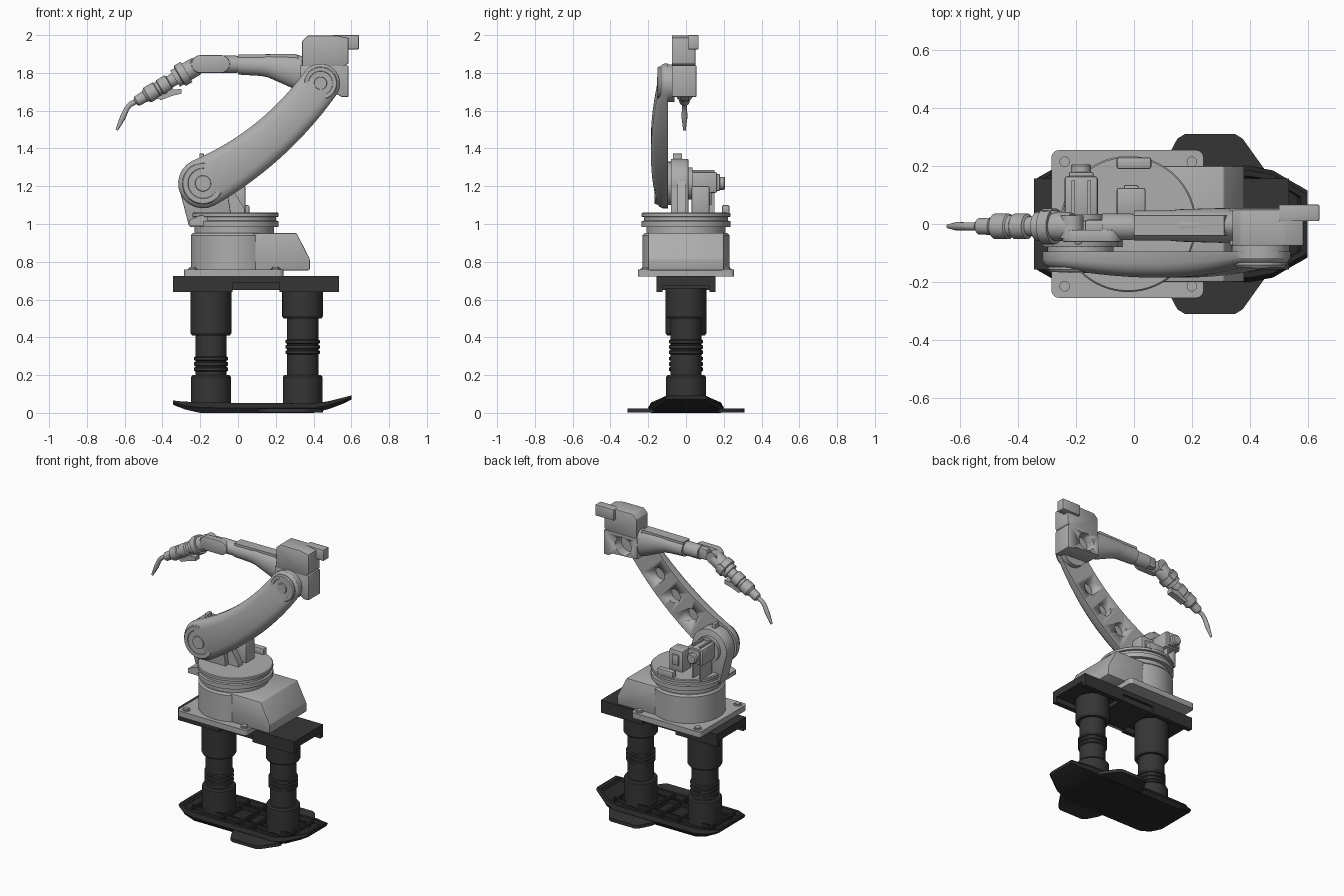
import bpy, bmesh, math
from mathutils import Vector

if "Cube" in bpy.data.objects:
    bpy.data.objects.remove(bpy.data.objects["Cube"])


def material(name, v):
    m = bpy.data.materials.new(name)
    m.diffuse_color = (v, v, v, 1)
    m.use_nodes = True
    m.node_tree.nodes["Principled BSDF"].inputs["Base Color"].default_value = m.diffuse_color
    return m


GREY = material("light_grey", 0.42)
DARK = material("charcoal", 0.036)
BLACK = material("near_black", 0.022)
Y = (0, 1, 0)


def finish(name, bm, mat):
    """Turn a bmesh into an object, smooth with sharp edges kept."""
    bmesh.ops.recalc_face_normals(bm, faces=bm.faces)
    for f in bm.faces:
        f.smooth = True
    for e in bm.edges:
        e.smooth = len(e.link_faces) == 2 and e.calc_face_angle(0) < math.radians(32)
    me = bpy.data.meshes.new(name)
    bm.to_mesh(me)
    bm.free()
    me.materials.append(mat)
    ob = bpy.data.objects.new(name, me)
    bpy.context.collection.objects.link(ob)
    return ob


def prism(name, pts, a, b, mat=GREY, axis="y", bevel=0):
    """Extrude an outline: (x, z) along y, or (x, y) along z."""
    bm = bmesh.new()
    place = (lambda p, h: (p[0], h, p[1])) if axis == "y" else (lambda p, h: (p[0], p[1], h))
    f = bm.faces.new([bm.verts.new(place(p, a)) for p in pts])
    ext = bmesh.ops.extrude_face_region(bm, geom=[f])["geom"]
    move = Vector(place((0, 0), b - a))
    bmesh.ops.translate(bm, verts=[v for v in ext if isinstance(v, bmesh.types.BMVert)], vec=move)
    if bevel:
        bmesh.ops.bevel(bm, geom=bm.edges[:], offset=bevel, segments=2, affect="EDGES", profile=0.5)
    return finish(name, bm, mat)


def box(name, x0, x1, y0, y1, z0, z1, mat=GREY, bevel=0):
    return prism(name, [(x0, z0), (x1, z0), (x1, z1), (x0, z1)], y0, y1, mat, "y", bevel)


def loft(name, rings, mat=GREY, strip=False):
    """Skin closed rings; caps are ngons, or strips of quads across the ring."""
    bm = bmesh.new()
    vs = [[bm.verts.new(p) for p in r] for r in rings]
    n = len(vs[0])
    for a, b in zip(vs, vs[1:]):
        for i in range(n):
            bm.faces.new((a[i], a[(i + 1) % n], b[(i + 1) % n], b[i]))
    for r in (vs[0], vs[-1]):
        if strip:
            for i in range(n // 2 - 1):
                bm.faces.new((r[i], r[i + 1], r[n - 2 - i], r[n - 1 - i]))
        else:
            bm.faces.new(r)
    return finish(name, bm, mat)


def ring(c, d, r1, r2, n=32):
    d = Vector(d).normalized()
    u = Vector((1, 0, 0)) if abs(d.y) > 0.9 else Vector(Y)
    v = d.cross(u)
    return [Vector(c) + u * r1 * math.cos(k * math.tau / n) + v * r2 * math.sin(k * math.tau / n)
            for k in range(n)]


def lathe(name, prof, origin=(0, 0, 0), axis=(0, 0, 1), mat=GREY, n=40):
    """Turned solid from (radius, distance along axis) pairs."""
    d = Vector(axis).normalized()
    return loft(name, [ring(Vector(origin) + d * h, d, r, r, n) for r, h in prof], mat)


def cut(target, cutter):
    cutter.hide_render = True
    cutter.hide_viewport = True
    m = target.modifiers.new("cut", "BOOLEAN")
    m.operation, m.object = "DIFFERENCE", cutter


def arc(cx, cz, r, a0, a1, n=20):
    return [(cx + r * math.cos(math.radians(a0 + (a1 - a0) * i / n)),
             cz + r * math.sin(math.radians(a0 + (a1 - a0) * i / n))) for i in range(n + 1)]


# Sled foot: tray with upturned ends (x, half width, bottom, top, recess)
rings = []
for x, w, zb, zt, dp in [(-.345, .15, .045, .065, 0), (-.325, .165, .035, .064, 0), (-.315, .17, .032, .062, .015),
                         (-.28, .19, .018, .06, .025), (-.2, .2, 0, .055, .03), (.4, .2, 0, .05, .03),
                         (.48, .185, .02, .062, .025), (.565, .135, .052, .083, .015),
                         (.575, .13, .058, .086, 0), (.6, .115, .07, .093, 0)]:
    s, rim = w - .015, w - .035
    rings.append([(x, a, z) for a, z in [(-s, zb), (-w, (zb + zt) / 2), (-s, zt), (-rim, zt), (-rim + .005, zt - dp),
                                         (rim - .005, zt - dp), (rim, zt), (s, zt), (w, (zb + zt) / 2), (s, zb)]])
loft("sled_foot", rings, BLACK)
for i, x in enumerate([-.26, -.03, .1, .2, .46]):
    box(f"sled_cross_rib_{i}", x - .007, x + .007, -.16, .16, .02, .052, BLACK)
for s in (-1, 1):
    box("sled_long_rib", -.28, .48, s * .09 - .006, s * .09 + .006, .02, .053, BLACK)
    prism("foot_wing", [(.1, s * .17), (.11, s * .22), (.15, s * .295), (.175, s * .31), (.35, s * .31),
                        (.375, s * .295), (.45, s * .19), (.45, s * .17)], .002, .024, DARK, "z")

# Pedestal columns with collars and banded sleeves
for name, x, low, band, top in [("left_column", -.143, .2, .22, .41), ("right_column", .342, .2, .31, .5)]:
    prof = [(.105, .03), (.105, low - .01), (.098, low), (.083, low)]
    for k in range(3):
        z = band + k * .028
        prof += [(.083, z), (.091, z + .004), (.091, z + .018), (.083, z + .022)]
    prof += [(.083, top), (.1, top), (.108, top + .012), (.108, .66)]
    lathe(name, prof, (x, 0, 0), mat=DARK)

# Pedestal cross beam
box("beam_plate", -.345, .535, -.14, .14, .675, .725, DARK)
box("beam_recess_core", -.03, .22, -.14, .14, .65, .68, DARK)
for s in (-1, 1):
    y0, y1 = sorted((s * .125, s * .157))
    prism("beam_flange", [(-.345, .64), (-.03, .64), (-.03, .69), (.22, .69), (.22, .64), (.535, .64),
                          (.535, .725), (-.345, .725)], y0, y1, DARK)

# Robot base: bolt-down plate, drum and cable box
plate = []
for cx, cy, a in [(.215, .23, 0), (-.26, .23, 90), (-.26, -.23, 180), (.215, -.23, 270)]:
    plate += arc(cx, cy, .025, a, a + 90, 5)
prism("base_plate", plate, .722, .76, GREY, "z")
for x in (-.24, .2):
    for y in (-.215, .215):
        lathe("plate_bolt", [(.026, .755), (.026, .764), (.018, .764), (.018, .772)], (x, y, 0), n=20)
lathe("base_drum", [(.23, .755), (.23, .94), (.22, .952)], (-.02, 0, 0), n=64)
prism("cable_box", [(.0, .755), (.38, .755), (.38, .815), (.31, .952), (.0, .952)], -.2, .2, bevel=.006)

# Rotating turntable with a groove
lathe("turntable", [(.21, .94), (.21, .985), (.235, .985), (.235, 1.015), (.222, 1.018), (.222, 1.036),
                    (.235, 1.039), (.235, 1.055), (.23, 1.06)], (-.02, 0, 0), n=64)
prism("turntable_front_cover", [(-.26, .99), (-.03, .99), (-.03, 1.06), (-.2, 1.045), (-.26, 1.02)], -.17, -.07)
box("turntable_lug", -.06, .06, .19, .23, 1.05, 1.1, bevel=.008)

# Shoulder support
S, E = Vector((-.185, 0, 1.215)), Vector((.437, 0, 1.745))
prism("shoulder_support", [(-.26, .99), (-.03, 1.0)] + arc(S.x, S.z, .13, -12, 188), -.08, .012, bevel=.004)
prism("shoulder_gusset", [(-.12, 1.05), (.035, 1.05), (.035, 1.08), (-.07, 1.25)], -.045, .0)
box("shoulder_nub", -.205, -.18, -.07, -.02, 1.32, 1.373, bevel=.005)
lathe("shoulder_joint", [(.115, -.1), (.115, -.07)], S, Y)

# Shoulder motor and turntable motor
lathe("shoulder_motor_flange", [(.085, 0), (.085, .035)], S, Y)
box("shoulder_motor", -.24, -.125, .02, .165, 1.165, 1.275, bevel=.01)
box("motor_cap", -.225, -.14, .16, .18, 1.175, 1.265, bevel=.006)
lathe("motor_connector", [(.035, .17), (.035, .2), (.028, .207)], (-.183, 0, 1.215), Y, n=24)
for x in (-.21, -.155):
    box("motor_fin", x - .006, x + .006, .03, .15, 1.05, 1.285)
box("turntable_motor", -.06, .04, .03, .125, 1.05, 1.2, bevel=.008)
box("turntable_motor_head", -.035, .015, .05, .135, 1.1, 1.17, bevel=.005)

# Lower arm: bowed, rounded on the outer side
mid = (S + E) / 2 + Vector((.645, 0, -.76)) * .1
pairs = []


def arm_point(t):
    c = S * (1 - t) ** 2 + mid * 2 * t * (1 - t) + E * t * t
    d = ((mid - S) * (1 - t) + (E - mid) * t).normalized()
    return c, d, .132 - .05 * t + .022 * t * t, .065 + .115 * t - .13 * t * t


def arm_ring(k, inset):
    left, right = [], []
    stations = [(0, -a) for a in (87, 75, 60, 45, 30, 15)] + [(i / 14, 0) for i in range(15)]
    stations += [(1, a) for a in (15, 30, 45, 60, 75, 87)]
    for t, a in stations:
        c, d, r, depth = arm_point(t)
        a, r = math.radians(a), r - inset
        n = Vector((-d.z, 0, d.x)) * r * math.cos(a)
        c = c + d * r * math.sin(a) + Vector((0, -.095 - depth * k, 0))
        left.append(c + n)
        right.append(c - n)
    return left + right[::-1]


arm = loft("lower_arm", [arm_ring(k, i) for k, i in [(0, 0), (.45, 0), (.7, .008), (.88, .024), (1, .05)]], GREY, True)
for i, t in enumerate((.3, .5, .7)):
    c = arm_point(t)[0]
    cut(arm, lathe(f"arm_hole_cutter_{i}", [(.047, -.14), (.047, -.05)], c, Y, n=28))

# Joint cover discs on the outside of the arm
for name, c, r, y in [("shoulder_cover", S, .112, -.162), ("elbow_cover", E, .09, -.146)]:
    lathe(name, [(r, -.11), (r, y + .004), (r - .006, y - .004), (r * .72, y - .004), (r * .7, y),
                 (r * .38, y), (r * .36, y - .008), (r * .15, y - .008)], c, Y)

# Elbow housing, open recess on the back
block = prism("elbow_block", [(.33, 1.84), (.585, 1.84), (.585, 1.672), (.55, 1.672), (.52, 1.69), (.33, 1.7)],
              -.075, .055, bevel=.006)
cut(block, lathe("elbow_recess_cutter", [(.06, -.01), (.06, .1)], (.437, 0, 1.765), Y))
lathe("elbow_joint", [(.1, -.1), (.1, -.06)], E, Y)
prism("feeder_box", [(.34, 1.835), (.34, 1.97), (.37, 1.998), (.52, 1.998), (.585, 1.985), (.585, 1.85), (.56, 1.835)],
      -.075, .05, bevel=.005)
box("feeder_arm", .5, .64, .01, .067, 1.925, 2.0, bevel=.004)

# Forearm cone
loft("forearm", [ring((x, -.005, z), (1, 0, 0), ry, rz) for x, z, ry, rz in
                 [(0, 1.843, .052, .052), (.12, 1.84, .052, .056), (.16, 1.838, .056, .062),
                  (.3, 1.807, .06, .093), (.35, 1.795, .058, .09)]])
prism("forearm_top_rail", [(.0, 1.88), (.33, 1.83), (.33, 1.86), (.31, 1.9), (.0, 1.897)], -.04, .03)

# Wrist link and joint
lathe("wrist_neck", [(.046, -.1), (.046, 0), (.04, .02)], (-.01, -.01, 1.845), (1, 0, 0))
prism("wrist_link", arc(-.2, 1.847, .047, 90, 270, 12) + arc(-.09, 1.847, .047, -90, 90, 12), -.062, -.02, bevel=.005)
prism("wrist_link_inner", [(-.17, 1.81), (-.03, 1.81), (-.03, 1.885), (-.17, 1.885)], -.03, .015, bevel=.01)
lathe("wrist_pivot", [(.04, -.05), (.04, .03)], (-.215, 0, 1.845), Y)
D = Vector((-.861, 0, -.508))
W = Vector((-.29, -.008, 1.795))
lathe("wrist_roll", [(.045, -.09), (.05, -.07), (.05, -.02), (.062, -.02), (.062, .02), (.05, .025), (.05, .05)], W, D)
lathe("wrist_hub", [(.035, -.045), (.035, .055)], W, Y, n=28)

# Welding torch
lathe("torch_body", [(.034, .04), (.034, .085), (.044, .09), (.044, .14), (.038, .145), (.038, .16), (.044, .165),
                     (.044, .22), (.03, .235), (.028, .285), (.016, .295)], W, D, n=28)
path = [(-.53, 1.655, .014), (-.57, 1.633, .014), (-.588, 1.612, .014), (-.605, 1.575, .015),
        (-.612, 1.56, .015), (-.642, 1.497, .007)]
dirs = [D, D, (-.7, 0, -.7), (-.45, 0, -.9), (-.43, 0, -.9), (-.43, 0, -.9)]
loft("torch_nozzle", [ring((x, -.008, z), d, r, r, 16) for (x, z, r), d in zip(path, dirs)])
prism("torch_bracket", [(-.43, 1.672), (-.41, 1.655), (-.35, 1.678), (-.3, 1.69), (-.3, 1.715), (-.34, 1.712),
                        (-.37, 1.74), (-.39, 1.73), (-.375, 1.695)], -.03, .015)
